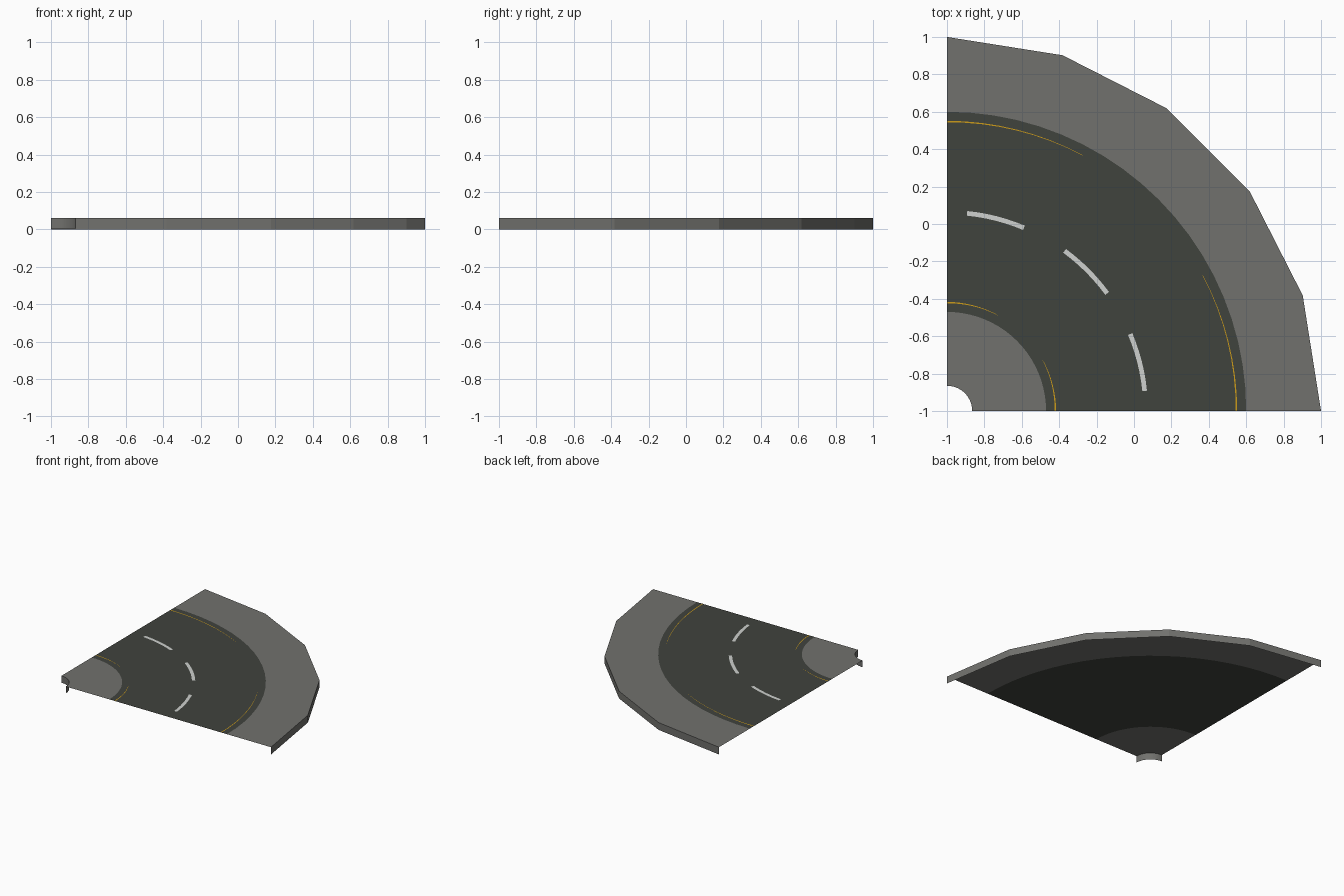
import bpy, bmesh, math

if "Cube" in bpy.data.objects:
    bpy.data.objects.remove(bpy.data.objects["Cube"])

CENTRE = (-1.0, -1.0)      # centre of the bend
TOP = 0.06                 # height of the surface


def material(name, rgb):
    m = bpy.data.materials.new(name)
    m.diffuse_color = (*rgb, 1)
    m.use_nodes = True
    m.node_tree.nodes["Principled BSDF"].inputs["Base Color"].default_value = m.diffuse_color
    return m


CONCRETE = material("concrete grey", (0.166, 0.166, 0.155))
ASPHALT = material("asphalt dark grey", (0.051, 0.056, 0.047))
WHITE = material("line white", (0.62, 0.64, 0.62))
YELLOW = material("line yellow", (0.60, 0.33, 0.01))


def point(radius, deg, z, sides=None):
    """Point at an angle round the bend, on a circle or on a faceted arc."""
    if sides:
        seg = 90 / sides
        off = deg % seg - seg / 2
        radius *= math.cos(math.radians(seg / 2)) / math.cos(math.radians(off))
    a = math.radians(deg)
    return (CENTRE[0] + radius * math.cos(a), CENTRE[1] + radius * math.sin(a), z)


def strip(name, mat, edge_a, edge_b, start=0, end=90, steps=20):
    """Sheet swept round the bend between two edge functions of the angle."""
    bm = bmesh.new()
    rows = []
    for i in range(steps + 1):
        d = start + (end - start) * i / steps
        rows.append((bm.verts.new(edge_a(d)), bm.verts.new(edge_b(d))))
    for (a0, b0), (a1, b1) in zip(rows, rows[1:]):
        bm.faces.new((a0, b0, b1, a1))
    me = bpy.data.meshes.new(name)
    bm.to_mesh(me)
    bm.free()
    me.materials.append(mat)
    ob = bpy.data.objects.new(name, me)
    bpy.context.collection.objects.link(ob)
    return ob


def arc(radius, z=TOP, sides=None):
    return lambda d: point(radius, d, z, sides)


# Road and the two pavements
strip("inner_pavement", CONCRETE, arc(0.135), arc(0.53))
strip("road", ASPHALT, arc(0.53), arc(1.60))
strip("outer_pavement", CONCRETE, arc(1.60), arc(2.0, TOP, 5))

# Kerb walls, open underneath and at both ends
strip("outer_wall", CONCRETE, arc(2.0, TOP, 5), arc(2.0, 0, 5), steps=5)
strip("inner_wall", CONCRETE, arc(0.135, 0.004), arc(0.135))

# White centre dashes
for i, (a, b) in enumerate(((5.8, 22.8), (36.3, 53.7), (67.2, 84.2))):
    strip(f"centre_dash_{i + 1}", WHITE,
          arc(1.05, TOP + 0.001), arc(1.075, TOP + 0.001), a, b, 6)

# Hairline yellow edge lines, thinning out towards the middle of the bend
for side, r in (("inner", 0.58), ("outer", 1.548)):
    for end, a, b in (("front", 0, 28), ("back", 90, 62)):
        def width(d, a=a):
            return 0.004 * (1 - 0.8 * abs(d - a) / 28)
        lo = lambda d, r=r: point(r - width(d), d, TOP + 0.0008)
        hi = lambda d, r=r: point(r + width(d), d, TOP + 0.0008)
        if a < b:
            strip(f"{side}_edge_line_{end}", YELLOW, lo, hi, a, b, 8)
        else:
            strip(f"{side}_edge_line_{end}", YELLOW, lo, hi, b, a, 8)
